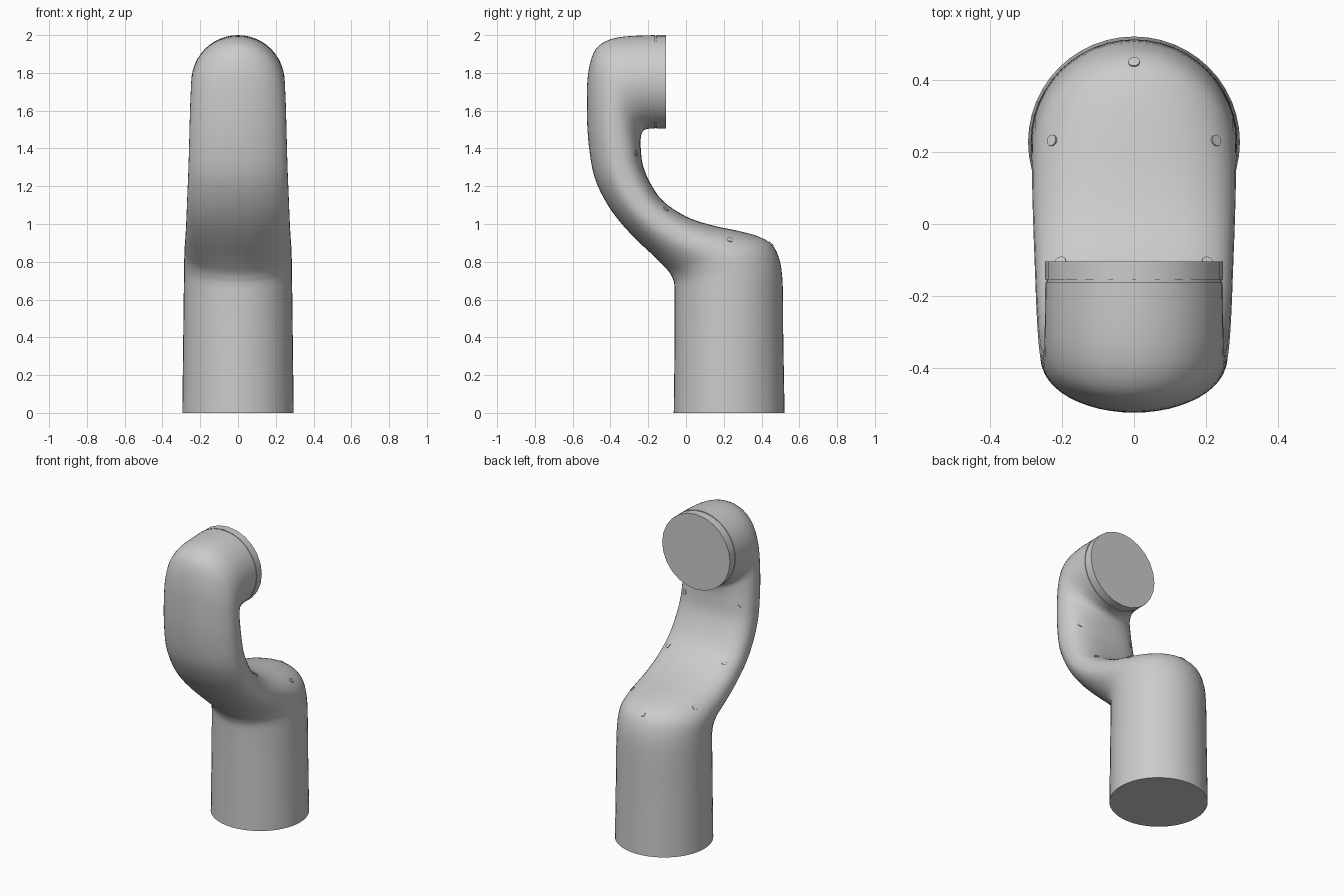
import bpy, bmesh
from math import sin, cos, pi, copysign
from mathutils import Vector, Matrix

cube = bpy.data.objects.get("Cube")
if cube:
    bpy.data.objects.remove(cube, do_unlink=True)

grey = bpy.data.materials.new("light_grey")
grey.use_nodes = True
grey.diffuse_color = (0.6, 0.6, 0.6, 1)
grey.node_tree.nodes["Principled BSDF"].inputs["Base Color"].default_value = (0.6, 0.6, 0.6, 1)


def finish(name, bm):
    """Turn a bmesh into a shaded object."""
    bmesh.ops.recalc_face_normals(bm, faces=bm.faces)
    mesh = bpy.data.meshes.new(name)
    bm.to_mesh(mesh)
    bm.free()
    obj = bpy.data.objects.new(name, mesh)
    bpy.context.collection.objects.link(obj)
    mesh.materials.append(grey)
    bpy.ops.object.select_all(action='DESELECT')
    obj.select_set(True)
    bpy.context.view_layer.objects.active = obj
    bpy.ops.object.shade_smooth_by_angle(angle=0.6)
    return obj


def disc(name, centre, normal, radius, depth, sides):
    bm = bmesh.new()
    turn = Vector(normal).to_track_quat('Z', 'Y').to_matrix().to_4x4()
    bmesh.ops.create_cone(bm, cap_ends=True, segments=sides, radius1=radius,
                          radius2=radius, depth=depth,
                          matrix=Matrix.Translation(centre) @ turn)
    return finish(name, bm)


# Arm sections: outer y, z, inner y, z, half width, squareness of the inner side
SECTIONS = [
    (-.065, 0, .522, 0, .295, 2),
    (-.06, .4, .515, .4, .29, 2),
    (-.06, .62, .512, .68, .287, 2),
    (-.062, .68, .495, .81, .285, 2),
    (-.07, .71, .455, .89, .285, 2),
    (-.085, .74, .38, .935, .284, 2),
    (-.115, .775, .27, .965, .283, 2.1),
    (-.17, .83, .13, .995, .28, 2.3),
    (-.25, .905, 0, 1.04, .276, 2.6),
    (-.34, 1.0, -.12, 1.12, .272, 2.8),
    (-.42, 1.11, -.185, 1.21, .268, 2.8),
    (-.485, 1.25, -.228, 1.31, .263, 2.8),
    (-.515, 1.42, -.24, 1.41, .259, 2.6),
    (-.525, 1.6, -.238, 1.465, .256, 2.3),
    (-.52, 1.78, -.228, 1.49, .253, 2),
    (-.49, 1.905, -.21, 1.502, .25, 2),
    (-.43, 1.965, -.19, 1.505, .249, 2),
    (-.33, 1.992, -.175, 1.505, .248, 2),
    (-.163, 2.0, -.163, 1.505, .247, 2),
]
STEPS, SIDES = 4, 48


def blend(a, b, c, d, t):
    """Smooth curve from b to c."""
    return [q + .5 * t * (r - p + t * (2*p - 5*q + 4*r - s + t * (3*(q - r) + s - p)))
            for p, q, r, s in zip(a, b, c, d)]


rows = []
last = len(SECTIONS) - 1
for i in range(last):
    a, d = SECTIONS[max(i - 1, 0)], SECTIONS[min(i + 2, last)]
    rows += [blend(a, SECTIONS[i], SECTIONS[i + 1], d, k / STEPS) for k in range(STEPS)]
rows.append(SECTIONS[last])

# Curved arm body, lofted through the sections
bm = bmesh.new()
rings = []
for oy, oz, iy, iz, width, square in rows:
    outer, inner = Vector((0, oy, oz)), Vector((0, iy, iz))
    ring = []
    for k in range(SIDES):
        c, s = cos(2 * pi * k / SIDES), sin(2 * pi * k / SIDES)
        power = 2 / square if s > 0 else 1
        x = width * copysign(abs(c) ** power, c)
        v = copysign(abs(s) ** power, s)
        p = (outer + inner) / 2 + (inner - outer) / 2 * v
        ring.append(bm.verts.new((x, p.y, p.z)))
    rings.append(ring)
for low, high in zip(rings, rings[1:]):
    for k in range(SIDES):
        n = (k + 1) % SIDES
        bm.faces.new((low[k], low[n], high[n], high[k]))
bm.faces.new(rings[0])
bm.faces.new(rings[-1])
arm = finish("arm_body", bm)

# Round end cap with a thin seam before it
disc("cap_seam", (0, -.16, 1.7525), (0, 1, 0), .243, .014, 48)
disc("end_cap", (0, -.13, 1.7525), (0, 1, 0), .2475, .05, 24)

# Small screw plugs lying on the inner side of the arm
plugs = [("knee_plug_back", (0, .455, .9))]
for side, sx in (("left", 1), ("right", -1)):
    plugs += [("knee_plug_" + side, (sx * .222, .23, .91)),
              ("middle_plug_" + side, (sx * .205, -.105, 1.08)),
              ("upper_plug_" + side, (sx * .195, -.265, 1.375))]
for name, spot in plugs:
    hit, point, normal, face = arm.closest_point_on_mesh(spot)
    disc(name, point, normal, .016, .008, 16)
